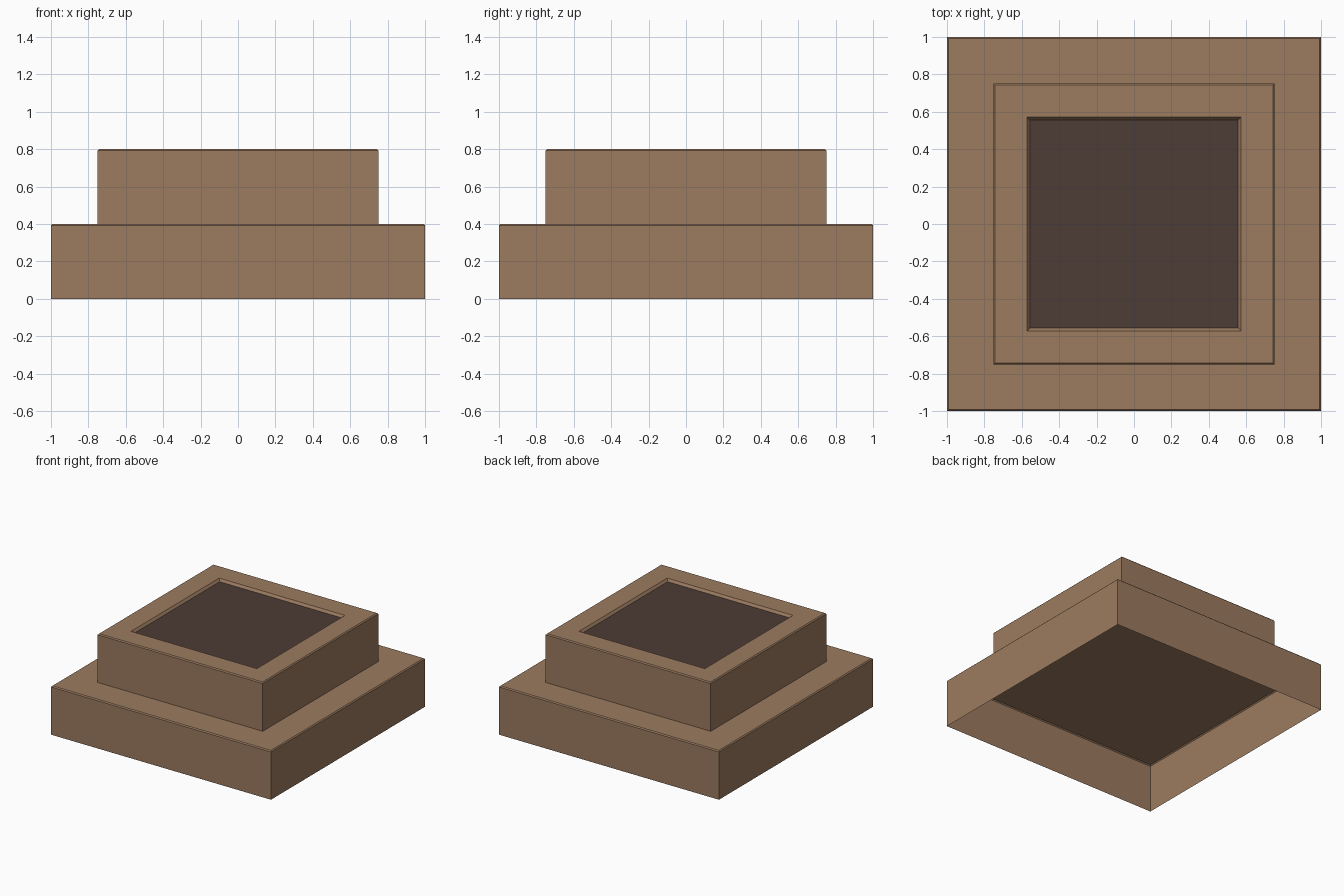
import bpy, bmesh

if "Cube" in bpy.data.objects:
    bpy.data.objects.remove(bpy.data.objects["Cube"])


def material(name, color):
    m = bpy.data.materials.new(name)
    m.diffuse_color = (*color, 1.0)
    m.use_nodes = True
    m.node_tree.nodes["Principled BSDF"].inputs["Base Color"].default_value = m.diffuse_color
    return m


tan = material("tan_stone", (0.332, 0.198, 0.117))
dark = material("dark_brown", (0.074, 0.046, 0.037))


def square_rings(name, rings, cap, mat):
    """Join square rings (half width, height) into a skin, optionally capping the last."""
    bm = bmesh.new()
    prev = None
    for h, z in rings:
        cur = [bm.verts.new((x * h, y * h, z))
               for x, y in ((-1, -1), (1, -1), (1, 1), (-1, 1))]
        if prev:
            for i in range(4):
                j = (i + 1) % 4
                bm.faces.new((prev[i], prev[j], cur[j], cur[i]))
        prev = cur
    if cap:
        bm.faces.new(prev)
    mesh = bpy.data.meshes.new(name)
    bm.to_mesh(mesh)
    bm.free()
    mesh.materials.append(mat)
    obj = bpy.data.objects.new(name, mesh)
    bpy.context.collection.objects.link(obj)
    return obj


# Lower step: hollow underneath, chamfered top edge
square_rings("lower_step", [(1, 0), (1, 0.392), (0.992, 0.4)], True, tan)

# Upper step: chamfered top edge and shallow sloped recess
square_rings("upper_step", [(0.75, 0.4), (0.75, 0.792), (0.742, 0.8),
                            (0.572, 0.8), (0.557, 0.78)], False, tan)

# Dark panel at the bottom of the recess
square_rings("recess_panel", [(0.557, 0.78)], True, dark)
